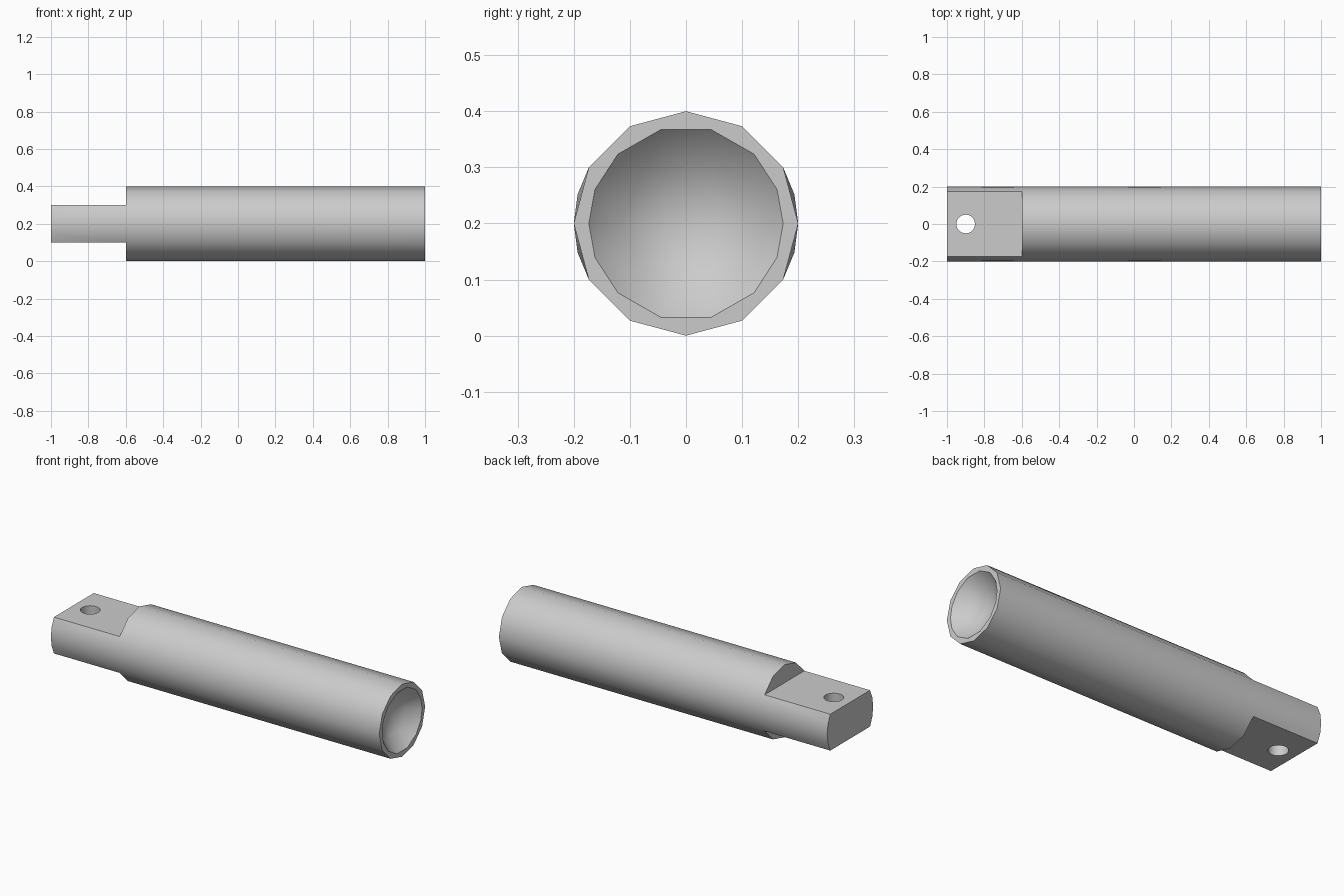
import bpy, bmesh
from math import sin, cos, radians, sqrt, pi
from mathutils import Vector
from mathutils.geometry import delaunay_2d_cdt

if "Cube" in bpy.data.objects:
    bpy.data.objects.remove(bpy.data.objects["Cube"])

R = 0.2            # rod and socket sphere radius
AXIS = 0.2         # height of the rod's axis
LEFT, STEP, RIGHT = -1.0, -0.6, 1.0
FLAT = R / 2       # half thickness of the tang

bm = bmesh.new()


def rim(x, deg, r=R):
    """Point on a circle round the rod's axis."""
    a = radians(deg)
    return Vector((x, r * cos(a), AXIS + r * sin(a)))


def face(*points):
    bm.faces.new([bm.verts.new(p) for p in points])


def fill(*loops):
    """Fill a flat outline that has a hole in it."""
    edges = []
    for loop in loops:
        vs = [bm.verts.new(p) for p in loop]
        edges += [bm.edges.new((vs[i - 1], vs[i])) for i in range(len(vs))]
    bmesh.ops.triangle_fill(bm, edges=edges, use_beauty=True)


# Upper and lower walls of the barrel, with the shoulders down to the tang
for side in (0, 180):
    angles = [side + a for a in range(30, 151, 30)]
    for a, b in zip(angles, angles[1:]):
        face(rim(STEP, a), rim(STEP, b), rim(RIGHT, b), rim(RIGHT, a))
    face(*[rim(STEP, a) for a in angles])

# Side walls, running the full length, with a finer arc at the tang end
for base in (0, 180):
    for s in (1, -1):
        mid, half, edge = base, base + 15 * s, base + 30 * s
        face(rim(LEFT, half), rim(STEP, edge), rim(LEFT, edge))
        face(rim(LEFT, half), rim(RIGHT, edge), rim(STEP, edge))
        face(rim(LEFT, half), rim(RIGHT, mid), rim(RIGHT, edge))
        face(rim(LEFT, half), rim(LEFT, mid), rim(RIGHT, mid))

# End of the tang
arc = range(-30, 31, 15)
face(*[rim(LEFT, a) for a in arc], *[rim(LEFT, 180 + a) for a in arc])


# Tang flats with the pin hole
def hole(z, n=20):
    return [Vector((-0.9 + 0.05 * cos(2 * pi * i / n),
                    0.05 * sin(2 * pi * i / n), z)) for i in range(n)]


w = R * cos(radians(30))
low, high = AXIS - FLAT, AXIS + FLAT
for z in (low, high):
    outline = [Vector((x, y, z)) for x, y in
               ((LEFT, -w), (STEP, -w), (STEP, w), (LEFT, w))]
    fill(outline, hole(z))
bottom, top = hole(low), hole(high)
for i in range(len(top)):
    face(bottom[i - 1], bottom[i], top[i], top[i - 1])

# Open end round the socket
quarter = (0, 20.5, 45.5, 75)
socket_angles = sorted({a % 360 for q in quarter
                        for a in (q, -q, 180 - q, 180 + q)})
socket = [rim(RIGHT, a, w) for a in socket_angles]
fill([rim(RIGHT, a) for a in range(0, 360, 30)], socket)

# Shallow round socket, faceted from staggered rows of points
flat_points = [Vector((p.y, p.z - AXIS)) for p in socket]
for lat, lons in ((30, (-24, 0, 24)), (0, (-36, -12, 12, 36)),
                  (-30, (-24, 0, 24))):
    for lon in lons:
        flat_points.append(Vector((R * cos(radians(lat)) * sin(radians(lon)),
                                   R * sin(radians(lat)))))
points, _, tris = delaunay_2d_cdt(flat_points, [], [], 0, 1e-5)[:3]
dish = [Vector((RIGHT + FLAT - sqrt(R * R - p.length_squared),
                p.x, p.y + AXIS)) for p in points]
for tri in tris:
    face(*[dish[i] for i in tri])

bmesh.ops.remove_doubles(bm, verts=bm.verts[:], dist=1e-4)
bmesh.ops.recalc_face_normals(bm, faces=bm.faces[:])

mesh = bpy.data.meshes.new("rod")
bm.to_mesh(mesh)
bm.free()
rod = bpy.data.objects.new("rod", mesh)
bpy.context.collection.objects.link(rod)

# Plain grey
grey = bpy.data.materials.new("light_grey")
grey.use_nodes = True
colour = (0.6, 0.6, 0.6, 1)
grey.diffuse_color = colour
grey.node_tree.nodes["Principled BSDF"].inputs["Base Color"].default_value = colour
mesh.materials.append(grey)

# Smooth walls, sharp rims
bpy.ops.object.select_all(action="DESELECT")
rod.select_set(True)
bpy.context.view_layer.objects.active = rod
bpy.ops.object.shade_smooth_by_angle(angle=radians(40))
